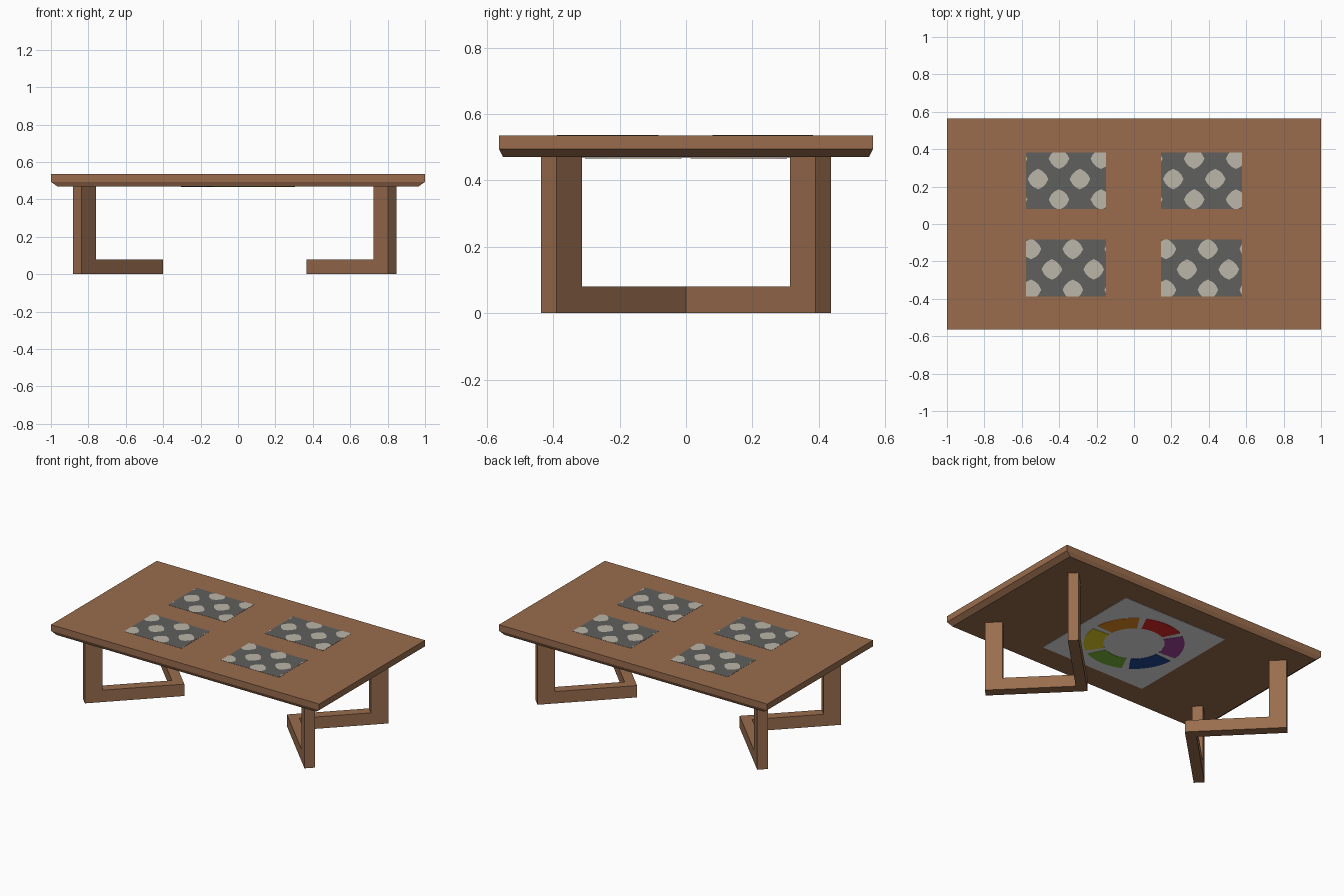
import bpy, bmesh, math

if "Cube" in bpy.data.objects:
    bpy.data.objects.remove(bpy.data.objects["Cube"])


def material(name, r, g, b):
    m = bpy.data.materials.new(name)
    m.diffuse_color = (r, g, b, 1)
    m.use_nodes = True
    m.node_tree.nodes["Principled BSDF"].inputs["Base Color"].default_value = m.diffuse_color
    return m


WOOD = material("brown wood", 0.32, 0.152, 0.076)
GREY = material("dark grey", 0.115, 0.115, 0.112)
STONE = material("pale stone", 0.50, 0.465, 0.395)
WHITE = material("off white", 0.84, 0.84, 0.84)

TOP, BOTTOM = 0.535, 0.47


def finish(bm, name, mat):
    bmesh.ops.recalc_face_normals(bm, faces=bm.faces)
    me = bpy.data.meshes.new(name)
    bm.to_mesh(me)
    bm.free()
    me.materials.append(mat)
    ob = bpy.data.objects.new(name, me)
    bpy.context.collection.objects.link(ob)
    return ob


def loft(bm, rings):
    """Closed solid through a stack of equal-length point rings."""
    vs = [[bm.verts.new(p) for p in ring] for ring in rings]
    n = len(rings[0])
    for a, b in zip(vs, vs[1:]):
        for i in range(n):
            j = (i + 1) % n
            bm.faces.new((a[i], a[j], b[j], b[i]))
    bm.faces.new(vs[0][::-1])
    bm.faces.new(vs[-1])


def rect(x0, x1, y0, y1, z):
    return [(x0, y0, z), (x1, y0, z), (x1, y1, z), (x0, y1, z)]


def plate(name, outline, z0, z1, mat):
    bm = bmesh.new()
    loft(bm, [[(x, y, z) for x, y in outline] for z in (z0, z1)])
    return finish(bm, name, mat)


# Tabletop with a bevelled lower edge
bm = bmesh.new()
loft(bm, [rect(-0.967, 0.967, -0.551, 0.551, BOTTOM),
          rect(-1, 1, -0.563, 0.563, 0.494),
          rect(-1, 1, -0.563, 0.563, TOP)])
finish(bm, "tabletop", WOOD)


# V-shaped legs: two mitred L-shaped arms at 45 degrees, opening outwards
def leg(name, apex_x, sx):
    length, post, bar, w = 0.617, 0.108, 0.08, 0.066
    profile = [(0, 0), (length, 0), (length, BOTTOM), (length - post, BOTTOM),
               (length - post, bar), (0, bar)]
    c = math.sqrt(0.5)
    bm = bmesh.new()
    for sy in (-1, 1):
        rings = []
        for t in (0, w):
            ring = []
            for s, z in profile:
                s = max(s, t)
                ring.append((apex_x + sx * c * (s + t), sy * c * (s - t), z))
            rings.append(ring)
        loft(bm, rings)
    # weld the mitre and drop the inner faces
    inner = [f for f in bm.faces if all(abs(v.co.y) < 1e-5 for v in f.verts)]
    bmesh.ops.delete(bm, geom=inner, context='FACES_ONLY')
    bmesh.ops.remove_doubles(bm, verts=bm.verts, dist=1e-4)
    finish(bm, name, WOOD)


leg("left_leg", -0.40, -1)
leg("right_leg", 0.365, 1)


# Place mats with a staggered lattice of rounded diamond spots
def mat_with_spots(name, x0, x1, y0, y1, ox, oy):
    plate(name, [p[:2] for p in rect(x0, x1, y0, y1, 0)], TOP - 0.001, TOP + 0.001, GREY)
    bm = bmesh.new()
    z = TOP + 0.0018
    for row in range(-2, 3):
        for col in range(-3, 4):
            cx = ox + 0.224 * (col + 0.5 * (row % 2))
            cy = oy + 0.109 * row
            pts = []
            for k in range(12):
                a = k * math.pi / 6
                r = 0.055 if k % 3 == 0 else 0.049
                pts.append(bm.verts.new((cx + r * math.cos(a), cy + r * math.sin(a), z)))
            bm.faces.new(pts)
    for co, no in (((x0, 0, 0), (-1, 0, 0)), ((x1, 0, 0), (1, 0, 0)),
                   ((0, y0, 0), (0, -1, 0)), ((0, y1, 0), (0, 1, 0))):
        geom = bm.verts[:] + bm.edges[:] + bm.faces[:]
        bmesh.ops.bisect_plane(bm, geom=geom, plane_co=co, plane_no=no, clear_outer=True)
    spots = finish(bm, name + "_spots", STONE)
    for p in spots.data.polygons:
        if p.normal.z < 0:
            p.flip()


mat_with_spots("back_left_mat", -0.578, -0.15, 0.08, 0.382, -0.513, 0.24)
mat_with_spots("back_right_mat", 0.144, 0.577, 0.08, 0.382, 0.21, 0.24)
mat_with_spots("front_left_mat", -0.578, -0.15, -0.388, -0.083, -0.439, -0.243)
mat_with_spots("front_right_mat", 0.144, 0.577, -0.388, -0.083, 0.283, -0.243)

# Underside panel with a six-colour ring
plate("underside_panel", [p[:2] for p in rect(-0.39, 0.39, -0.39, 0.39, 0)],
      BOTTOM - 0.002, BOTTOM + 0.001, WHITE)
RING = [("orange", 0.85, 0.27, 0.015), ("red", 0.80, 0.022, 0.022),
        ("purple", 0.36, 0.06, 0.34), ("blue", 0.013, 0.065, 0.30),
        ("green", 0.20, 0.50, 0.04), ("yellow", 0.85, 0.70, 0.02)]
for i, (colour, *rgb) in enumerate(RING):
    mid = math.radians(30 + 60 * i)
    half = math.radians(26)
    angles = [mid - half + 2 * half * k / 8 for k in range(9)]
    outline = [(0.305 * math.cos(a), 0.305 * math.sin(a)) for a in angles]
    outline += [(0.185 * math.cos(a), 0.185 * math.sin(a)) for a in reversed(angles)]
    plate(colour + "_ring_segment", outline, BOTTOM - 0.004, BOTTOM - 0.001,
          material(colour, *rgb))
